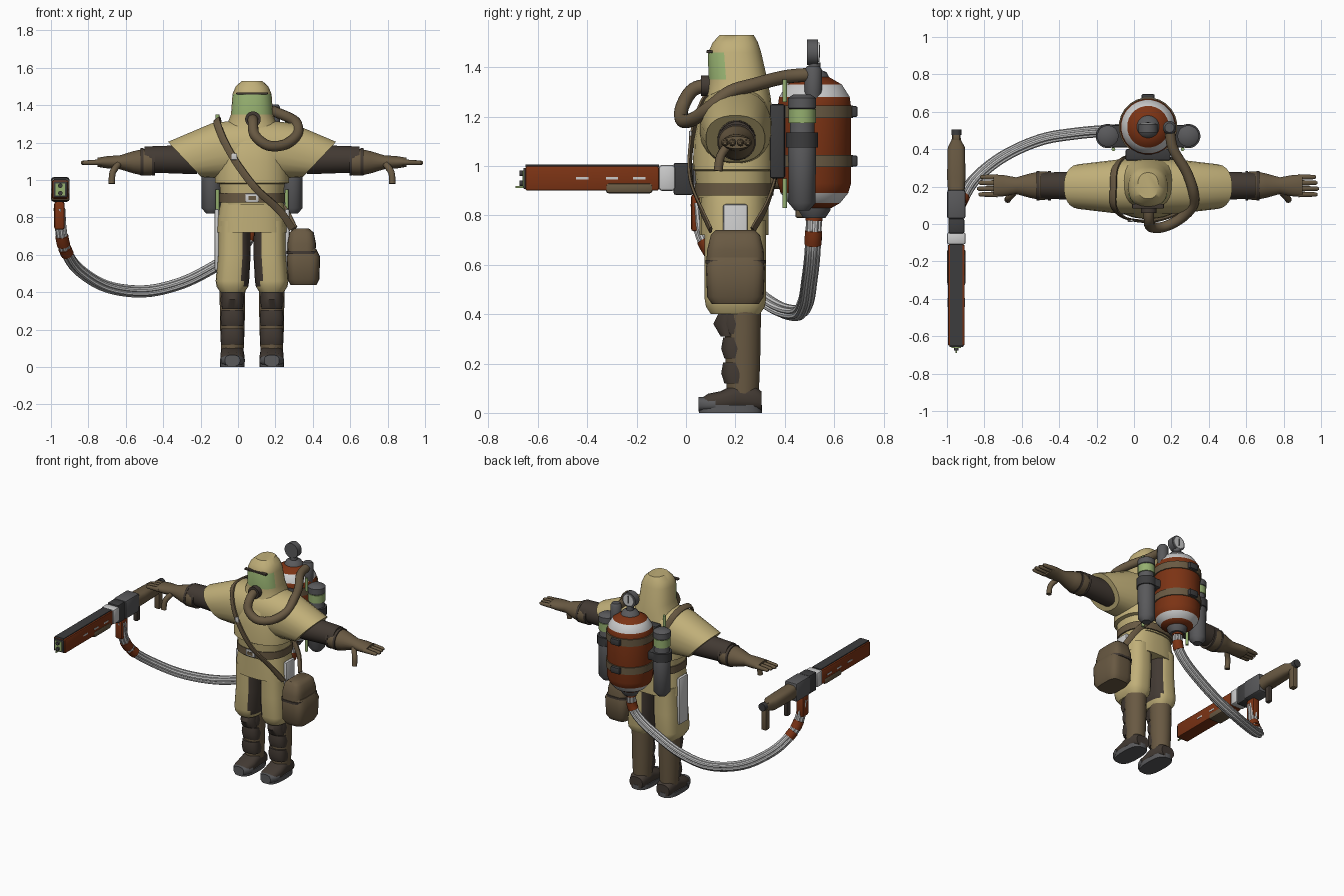
import bpy, bmesh, math
from mathutils import Vector as V

old = bpy.data.objects.get("Cube")
if old:
    bpy.data.objects.remove(old, do_unlink=True)

MID = .075          # the figure's own centre line
GUN = -.95          # centre line of the sprayer gun


def material(name, r, g, b):
    m = bpy.data.materials.new(name)
    m.diffuse_color = (r, g, b, 1)
    m.use_nodes = True
    m.node_tree.nodes["Principled BSDF"].inputs["Base Color"].default_value = (r, g, b, 1)
    return m


KHAKI = material("khaki cloth", .53, .43, .19)
BROWN = material("brown leather", .14, .1, .055)
DARK = material("dark brown", .055, .042, .033)
RED = material("rust red", .2, .033, .007)
WHITE = material("pale grey", .6, .6, .6)
GREY = material("steel grey", .1, .1, .105)
BLACK = material("dark steel", .045, .045, .047)
GREEN = material("visor green", .3, .43, .16)


def finish(name, bm, colour, rule=None, other=None):
    """Turn a bmesh into a smooth object with sharp creases; rule picks faces of the other colour."""
    bmesh.ops.recalc_face_normals(bm, faces=bm.faces)
    for face in bm.faces:
        face.smooth = True
        if rule and rule(face.calc_center_median(), face.normal):
            face.material_index = 1
    for edge in bm.edges:
        edge.smooth = len(edge.link_faces) == 2 and edge.calc_face_angle() < math.radians(42)
    mesh = bpy.data.meshes.new(name)
    bm.to_mesh(mesh)
    bm.free()
    for m in (colour, other):
        if m:
            mesh.materials.append(m)
    obj = bpy.data.objects.new(name, mesh)
    bpy.context.collection.objects.link(obj)
    return obj


def loft(name, rings, colour, n=20, power=2, rule=None, other=None):
    """Skin a row of superellipse rings, each a centre and two half axes."""
    bm = bmesh.new()
    rows = []
    for centre, u, v in rings:
        row = []
        for i in range(n):
            a = math.tau * (i + .5) / n
            c, s = math.cos(a), math.sin(a)
            c = math.copysign(abs(c) ** (2 / power), c)
            s = math.copysign(abs(s) ** (2 / power), s)
            row.append(bm.verts.new(V(centre) + V(u) * c + V(v) * s))
        rows.append(row)
    for a, b in zip(rows, rows[1:]):
        for i in range(n):
            j = (i + 1) % n
            bm.faces.new((a[i], a[j], b[j], b[i]))
    bm.faces.new(rows[0])
    bm.faces.new(rows[-1])
    return finish(name, bm, colour, rule, other)


def zring(x, y, z, rx, ry=None):
    return (x, y, z), (rx, 0, 0), (0, ry or rx, 0)


def xring(x, y, z, ry, rz=None):
    return (x, y, z), (0, ry, 0), (0, 0, rz or ry)


def yring(x, y, z, rx, rz=None):
    return (x, y, z), (rx, 0, 0), (0, 0, rz or rx)


def turned(name, x, y, profile, colour, **options):
    return loft(name, [zring(x, y, z, r) for z, r in profile], colour, n=24, **options)


def box(name, centre, size, colour, bevel=.008):
    bm = bmesh.new()
    bmesh.ops.create_cube(bm, size=1)
    for v in bm.verts:
        v.co = V(centre) + V(c * s for c, s in zip(v.co, size))
    if bevel:
        bmesh.ops.bevel(bm, geom=list(bm.edges), offset=bevel, segments=2, affect='EDGES', profile=.5)
    return finish(name, bm, colour)


def spline(points, steps=6):
    p = [V(q) for q in points]
    p = [p[0] * 2 - p[1]] + p + [p[-1] * 2 - p[-2]]
    path = []
    for a, b, c, d in zip(p, p[1:], p[2:], p[3:]):
        for k in range(steps):
            t = k / steps
            path.append(b + (c - a) * t / 2 + (a - b * 2.5 + c * 2 - d / 2) * t ** 2
                        + (b * 3 - c * 3 + d - a) * t ** 3 / 2)
    return path + [p[-2]]


def sweep(name, path, wide, thick, colour, n=12, offset=(0, 0), wrap=None, power=2):
    """Sweep an oval along a path; wrap keeps a strap flat around the given point."""
    rings, u = [], V((1, .3, .2))
    for i, point in enumerate(path):
        t = (path[min(i + 1, len(path) - 1)] - path[max(i - 1, 0)]).normalized()
        u = point - V(wrap) if wrap else u
        u = (u - t * u.dot(t)).normalized()
        v = t.cross(u)
        rings.append((point + u * offset[0] + v * offset[1], u * thick, v * wide))
    return loft(name, rings, colour, n, power)


def both(obj):
    """Add the left twin of a right part."""
    twin = obj.copy()
    twin.name = obj.name.replace("right", "left")
    twin.data = obj.data.copy()
    for v in twin.data.vertices:
        v.co.x = 2 * MID - v.co.x
    twin.data.flip_normals()
    bpy.context.collection.objects.link(twin)


# Hooded coat, visor and belt
coat = [(.87, .165, .195, .15), (.98, .175, .19, .155), (.985, .2, .195, .168), (1.1, .195, .195, .165),
        (1.2, .18, .2, .15), (1.27, .145, .215, .13), (1.35, .113, .21, .12), (1.46, .105, .197, .108),
        (1.5, .088, .2, .092), (1.53, .055, .205, .07)]
loft("hooded_coat", [zring(MID, y, z, rx, ry) for z, rx, y, ry in coat], KHAKI, n=28, power=2.4,
     rule=lambda c, n: 1.36 < c.z < 1.45 and n.y < -.35, other=GREEN)
box("visor_brow", (MID, .095, 1.463), (.17, .025, .012), DARK, .004)
loft("belt", [zring(MID, .195, z, .177, .16) for z in (.88, .93)], BROWN, n=28, power=2.4)
box("belt_buckle", (MID, .035, .905), (.07, .012, .045), WHITE, .004)
box("buckle_centre", (MID, .028, .905), (.04, .006, .022), BROWN, 0)
loft("trouser_seat", [zring(MID, .195, z, rx, .14) for z, rx in ((.72, .19), (.8, .185), (.89, .165))],
     KHAKI, n=28, power=2.6)

# Cape sleeves, arms and gloved hands
both(loft("right_cape_sleeve", [((MID, .2, 1.16), (0, .15, 0), (0, 0, .17)),
                                ((-.08, .2, 1.155), (0, .145, 0), (-.06, 0, .15)),
                                ((-.285, .2, 1.11), (0, .12, 0), (-.09, 0, .095))], KHAKI, 24, 2.3))
both(loft("right_forearm", [xring(x, .205, 1.11, r) for x, r in ((-.22, .08), (-.36, .075), (-.5, .07))], DARK))
glove = [(-.46, .075, .07), (-.5, .078, .073), (-.56, .065, .06), (-.63, .045, .038),
         (-.7, .058, .033), (-.75, .06, .025)]
both(loft("right_glove", [xring(x, .205, 1.095, ry, rz) for x, ry, rz in glove], BROWN))
for x in (-.46, -.52):
    both(loft("right_glove_strap", [xring(x + d, .205, 1.097, .079, .074) for d in (0, .015)], DARK))
for i in range(4):
    y = .158 + i * .031
    tip = -.84 + abs(i - 1) * .008
    both(loft("right_finger", [xring(-.73, y, 1.095, .016), xring(tip + .01, y, 1.092, .012),
                               xring(tip, y, 1.092, .006)], BROWN, 10))
thumb = spline([(-.64, .17, 1.085), (-.67, .14, 1.04), (-.675, .13, .98)], 4)
both(sweep("right_thumb", thumb, .018, .018, BROWN, 10))

# Trouser legs with dark inner panels, shins, guards and boots
leg = [(.4, .065, .1), (.43, .085, .12), (.46, .09, .125), (.6, .088, .125), (.78, .085, .125)]
both(loft("right_trouser_leg", [zring(-.03 if z < .5 else -.02, .2, z, rx, ry) for z, rx, ry in leg],
          KHAKI, 24, 2.8, rule=lambda c, n: c.x > .025 and .43 < c.z < .78, other=DARK))
X = -.03
both(loft("right_shin", [zring(X, .23, z, r, r + .005) for z, r in ((.07, .06), (.2, .066), (.42, .07))], BROWN))
for i in range(3):
    z = .12 + i * .1
    both(loft("right_shin_guard", [zring(X, .205, z, .06, .05), zring(X, .2, z + .04, .064, .058),
                                   zring(X, .2, z + .085, .06, .05)], DARK, 20, 2.6))
both(loft("right_knee_guard", [zring(X, .17, z, .055, r) for z, r in ((.31, .03), (.36, .06), (.4, .04))], DARK))
boot = [(.06, .045, .025), (.09, .06, .035), (.14, .065, .04), (.2, .063, .055), (.28, .06, .05), (.305, .05, .04)]
both(loft("right_boot", [yring(X, y, rz + .008, rx, rz) for y, rx, rz in boot], DARK, 20, 2.6))
both(loft("right_boot_sole", [zring(X, .18, z, .066, .128) for z in (0, .032)], GREY, 24, 2.8))
both(loft("right_toe_cap", [yring(X, y, .035, r, .03) for y, r in ((.05, .04), (.08, .061), (.12, .067))],
          GREY, 20, 2.6))
both(box("right_hip_panel", (-.113, .2, .68), (.025, .1, .33), WHITE, .01))

# Satchel and its cross-body strap
loft("satchel", [zring(.35, .2, z, rx, ry) for z, rx, ry in
                 ((.44, .07, .095), (.47, .085, .115), (.59, .09, .12), (.63, .07, .11))], BROWN, 24, 4)
loft("satchel_flap", [zring(.34, .2, z, rx, ry) for z, rx, ry in
                      ((.61, .075, .118), (.66, .077, .115), (.72, .065, .1), (.74, .04, .08))], BROWN, 24, 4)
loft("satchel_trim", [zring(.342, .2, z, .083, .122) for z in (.605, .62)], DARK, 24, 4)
strap = [(.29, .1, .74), (.22, .055, .84), (.1, .018, .95), (0, .02, 1.08), (-.07, .045, 1.2), (-.11, .1, 1.3),
         (-.11, .2, 1.325), (-.1, .3, 1.29), (-.04, .36, 1.15), (.1, .37, 1), (.24, .33, .85), (.3, .27, .74)]
sweep("satchel_strap", spline(strap), .02, .007, BROWN, 8, wrap=(MID, .2, 1.05), power=4)
box("strap_buckle", (-.02, .018, 1.125), (.03, .012, .035), WHITE, .004)

# Main tank with hoops, valve and gauge
Y = .52
turned("main_tank", MID, Y, [(.83, .07), (.85, .105), (.89, .138), (.93, .15), (1.24, .15), (1.28, .144),
                             (1.33, .112), (1.36, .06)], RED, other=WHITE,
       rule=lambda c, n: 1.28 < c.z < 1.33 or .85 < c.z < .89)
for z in (1.02, 1.22):
    turned("tank_hoop", MID, Y, [(z - .025, .157), (z + .025, .157)], BROWN)
    box("hoop_clip", (MID, Y + .16, z), (.07, .03, .045), BLACK)
turned("tank_outlet", MID, Y, [(.79, .045), (.82, .065), (.85, .07)], GREY)
turned("tank_valve", MID, Y, [(1.35, .065), (1.38, .05), (1.39, .025), (1.42, .025)], GREY)
loft("gauge", [yring(MID, y, 1.46, .052) for y in (.49, .535)], GREY, 24)
loft("gauge_dial", [yring(MID, y, 1.46, .04) for y in (.53, .54)], WHITE, 24)
box("gauge_needle", (MID, .541, 1.465), (.01, .004, .05), BLACK, 0)
box("pack_plate", (MID, .37, 1.1), (.24, .06, .3), BLACK)
box("tank_bracket", (MID, .47, 1.105), (.44, .12, .06), BLACK)

# Side bottles
both(turned("right_bottle", -.14, .47, [(.82, .03), (.85, .055), (1.09, .057), (1.11, .05), (1.23, .05),
                                       (1.235, .057), (1.275, .057), (1.29, .035)], GREY))
both(turned("right_bottle_label", -.14, .47, [(1.175, .056), (1.23, .056)], GREEN))
both(turned("right_bottle_hoop", -.14, .47, [(1.075, .065), (1.135, .065)], BLACK))
for low, high in ((.83, .95), (1.26, 1.35)):
    both(turned("right_bottle_pipe", -.11, .4, [(low, .01), (high, .01)], GREEN))

# Breathing hose
breath = [(.08, .11, 1.33), (.08, .03, 1.31), (.09, -.015, 1.24), (.16, -.015, 1.185), (.25, .03, 1.19),
          (.315, .1, 1.24), (.315, .18, 1.3), (.28, .28, 1.33), (.21, .4, 1.36), (.19, .5, 1.37)]
sweep("breathing_hose", spline(breath), .028, .028, BROWN, 14)
loft("mask_socket", [yring(.08, y, 1.325, .042) for y in (.06, .12)], DARK)
turned("hose_elbow", .19, .515, [(1.25, .028), (1.3, .036), (1.39, .036), (1.405, .025)], GREY)

# Supply hose: a bundle of pale strands with red collars
supply = spline([(.07, .52, .82), (.06, .515, .7), (0, .51, .62), (-.12, .5, .54), (-.3, .485, .45),
                 (-.5, .45, .405), (-.7, .36, .43), (-.85, .24, .52), (-.92, .13, .62), (-.945, .07, .72),
                 (-.955, .05, .85)])
for i in range(6):
    a = math.tau * i / 6
    sweep("supply_strand", supply, .013, .013, WHITE, 8, offset=(.02 * math.cos(a), .02 * math.sin(a)))
for start, end in ((0, 2), (4, 7), (47, 49), (50, 53)):
    sweep("supply_collar", supply[start:end + 1], .035, .035, RED, 16)

# Sprayer gun
box("gun_barrel", (GUN, -.38, .95), (.09, .54, .1), RED)
box("barrel_top", (GUN, -.38, 1.001), (.068, .54, .009), BLACK, 0)
for side in (-1, 1):
    for y in (-.42, -.3, -.19):
        box("barrel_slot", (GUN + side * .045, y, .95), (.004, .05, .01), WHITE, 0)
box("barrel_foregrip", (GUN, -.23, .91), (.1, .19, .042), BROWN, .012)
box("muzzle_plate", (GUN, -.652, .95), (.075, .012, .085), BLACK, .003)
box("muzzle_window", (GUN, -.658, .95), (.05, .008, .065), GREEN, 0)
for z in (.93, .97):
    loft("nozzle", [yring(GUN, y, z, .012) for y in (-.675, -.64)], BLACK, 12)
box("pilot_wire", (GUN, -.67, .915), (.008, .04, .008), GREEN, 0)
box("gun_band", (GUN, -.077, .952), (.1, .066, .105), WHITE, .012)
box("gun_collar", (GUN, -.01, .948), (.085, .08, .13), BLACK)
box("gun_receiver", (GUN, .105, .95), (.098, .155, .13), GREY, .012)
loft("gun_stock", [yring(GUN, y, .95, rx, rz) for y, rx, rz in
                   ((.18, .045, .05), (.25, .05, .045), (.41, .046, .042), (.45, .025, .03), (.48, .022, .03))],
     BROWN, 20, 3)
box("stock_butt", (GUN, .465, .885), (.04, .045, .19), BROWN)
loft("butt_cap", [yring(GUN, y, .96, .027) for y in (.475, .505)], BLACK)
box("pistol_grip", (GUN, .22, .86), (.03, .04, .13), DARK)
box("hose_grip", (GUN - .005, .055, .81), (.055, .07, .15), RED, .012)
